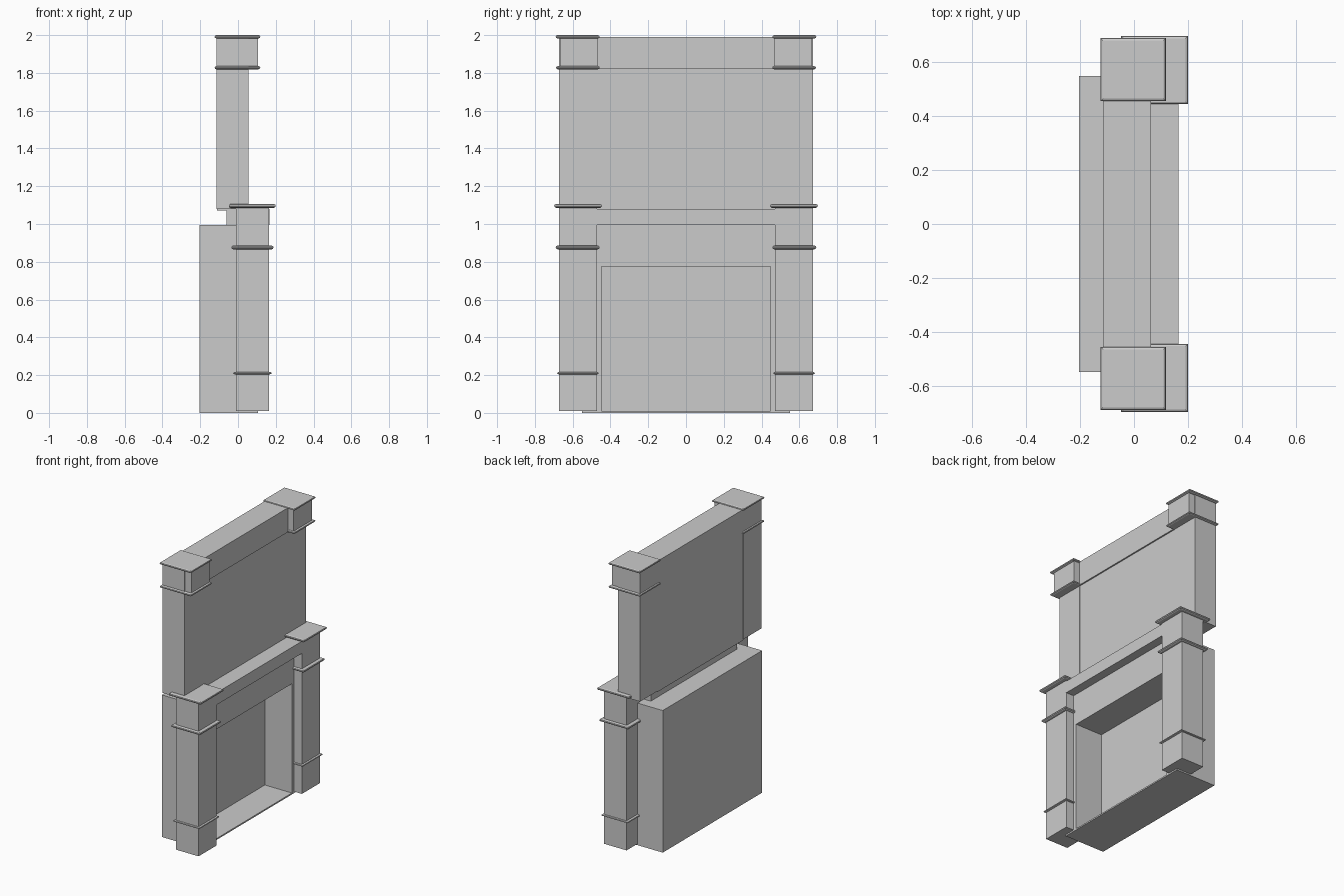
import bpy, bmesh

if "Cube" in bpy.data.objects:
    bpy.data.objects.remove(bpy.data.objects["Cube"])


def loft_box(name, x, y, z, rings=((0, 0), (0, 1))):
    """Box over the given ranges; rings are (inset, height fraction)."""
    bm = bmesh.new()
    loops = []
    for inset, t in rings:
        h = z[0] + (z[1] - z[0]) * t
        a, b, c, d = x[0] + inset, x[1] - inset, y[0] + inset, y[1] - inset
        loops.append([bm.verts.new((px, py, h)) for px, py in
                      ((a, c), (b, c), (b, d), (a, d))])
    for lo, hi in zip(loops, loops[1:]):
        for i in range(4):
            j = (i + 1) % 4
            bm.faces.new((lo[i], lo[j], hi[j], hi[i]))
    bm.faces.new(loops[0][::-1])
    bm.faces.new(loops[-1])
    mesh = bpy.data.meshes.new(name)
    bm.to_mesh(mesh)
    bm.free()
    ob = bpy.data.objects.new(name, mesh)
    bpy.context.collection.objects.link(ob)
    return ob


def moulding(name, x, y, z):
    """Thin slab with a rounded edge."""
    return loft_box(name, x, y, z,
                    ((0.009, 0), (0.002, 0.2), (0, 0.5), (0.002, 0.8), (0.009, 1)))


# Firebox with the open hearth cut into its front
firebox = loft_box("firebox", (-0.205, 0.105), (-0.55, 0.55), (0, 0.995))
cutter = loft_box("hearth_cutter", (-0.105, 0.3), (-0.447, 0.447), (0.01, 0.775))
cutter.hide_render = True
cut = firebox.modifiers.new("hearth", "BOOLEAN")
cut.object = cutter
cut.operation = "DIFFERENCE"
cut.solver = "EXACT"
bpy.context.view_layer.objects.active = firebox
bpy.ops.object.modifier_apply(modifier=cut.name)
bpy.data.objects.remove(cutter)

# Mantel beam, chimney panel and top beam
loft_box("mantel_beam", (-0.062, 0.166), (-0.478, 0.478), (0.995, 1.08))
loft_box("chimney_panel", (-0.112, 0.053), (-0.475, 0.475), (1.072, 1.83))
loft_box("top_beam", (-0.115, 0.063), (-0.475, 0.475), (1.82, 1.99))

# Parts that repeat on both sides
for side, s in (("left", -1), ("right", 1)):
    def span(a, b):
        return tuple(sorted((s * a, s * b)))

    # Lower pilaster with its three mouldings
    loft_box(f"pilaster_{side}", (-0.01, 0.165), span(0.472, 0.672), (0.01, 1.095))
    moulding(f"pilaster_base_band_{side}", (-0.026, 0.178), span(0.462, 0.682), (0.204, 0.217))
    moulding(f"pilaster_neck_band_{side}", (-0.035, 0.188), span(0.457, 0.69), (0.866, 0.886))
    moulding(f"pilaster_cap_{side}", (-0.048, 0.2), span(0.445, 0.698), (1.086, 1.106))

    # Upper column and its capital
    loft_box(f"upper_column_{side}", (-0.115, 0.056), span(0.47, 0.672), (1.08, 1.99))
    loft_box(f"capital_block_{side}", (-0.115, 0.105), span(0.466, 0.667), (1.825, 1.99))
    moulding(f"capital_lower_band_{side}", (-0.124, 0.118), span(0.457, 0.688), (1.819, 1.836))
    moulding(f"capital_top_{side}", (-0.124, 0.118), span(0.457, 0.69), (1.982, 2.0))
